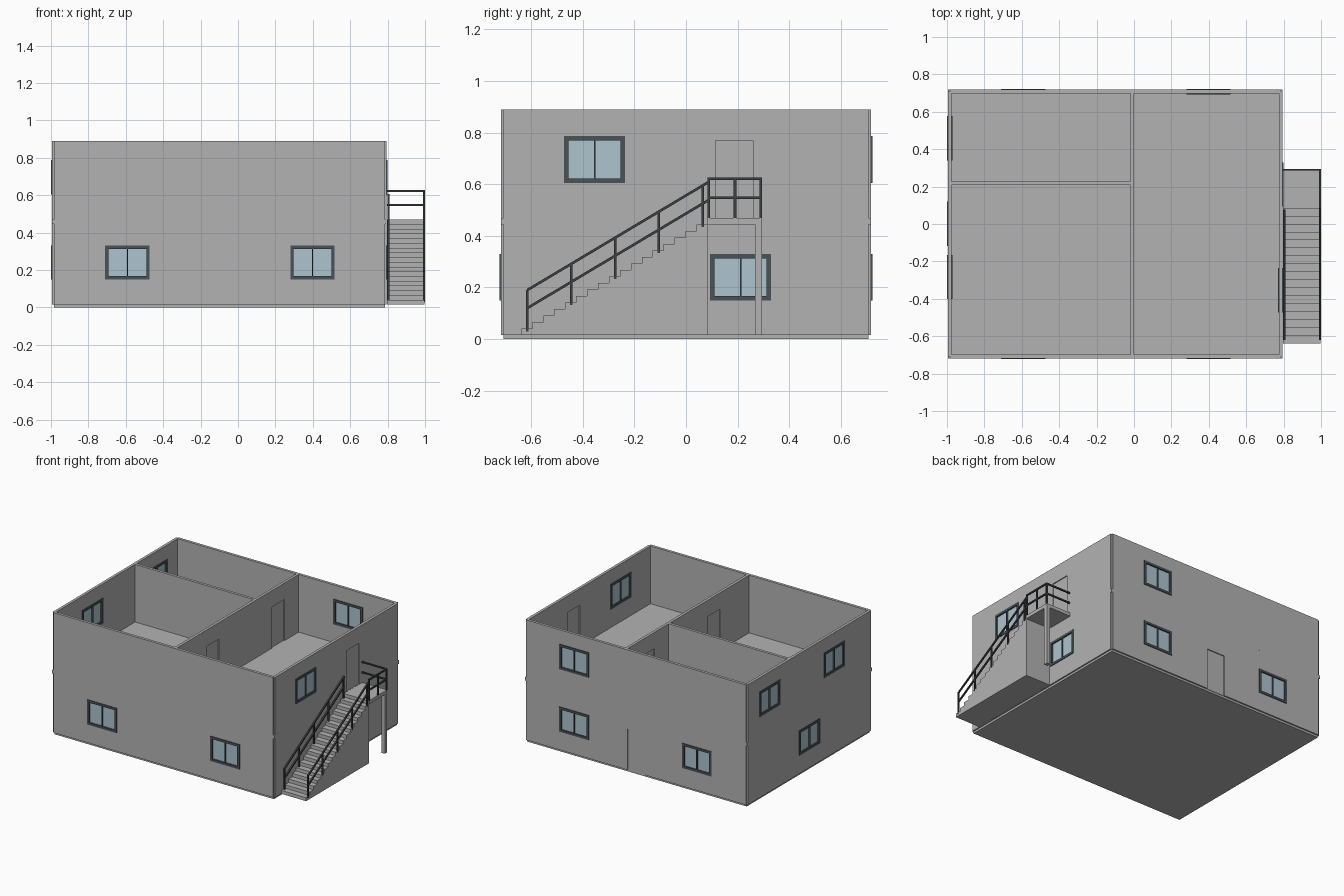
import bpy, bmesh
from mathutils import Vector

cube = bpy.data.objects.get("Cube")
if cube:
    bpy.data.objects.remove(cube, do_unlink=True)


def material(name, rgb):
    m = bpy.data.materials.new(name)
    m.use_nodes = True
    m.diffuse_color = (*rgb, 1)
    m.node_tree.nodes["Principled BSDF"].inputs["Base Color"].default_value = (*rgb, 1)
    return m


CONCRETE = material("concrete grey", (0.45, 0.45, 0.45))
FRAME = material("dark slate", (0.065, 0.085, 0.095))
GLASS = material("pale blue glass", (0.42, 0.56, 0.62))
METAL = material("railing charcoal", (0.045, 0.05, 0.056))


def finish(name, bm, mat):
    bmesh.ops.recalc_face_normals(bm, faces=bm.faces)
    mesh = bpy.data.meshes.new(name)
    bm.to_mesh(mesh)
    bm.free()
    mesh.materials.append(mat)
    ob = bpy.data.objects.new(name, mesh)
    bpy.context.collection.objects.link(ob)
    return ob


def box(name, x, y, z, mat):
    bm = bmesh.new()
    bmesh.ops.create_cube(bm, size=1)
    for v in bm.verts:
        v.co = [(a + b) / 2 + c * (b - a) for (a, b), c in zip((x, y, z), v.co)]
    return finish(name, bm, mat)


def extrude(bm, offset):
    geo = bmesh.ops.extrude_face_region(bm, geom=bm.faces[:])["geom"]
    moved = [g for g in geo if isinstance(g, bmesh.types.BMVert)]
    bmesh.ops.translate(bm, verts=moved, vec=offset)


def plate(name, axis, centre, rect, holes, depth, mat):
    """Upright plate facing x or y; rect and holes are (u0, u1, z0, z1)."""
    us = sorted({u for r in [rect, *holes] for u in r[:2]})
    zs = sorted({z for r in [rect, *holes] for z in r[2:]})
    near = centre - depth / 2
    place = (lambda u, z: (near, u, z)) if axis == "x" else (lambda u, z: (u, near, z))
    bm = bmesh.new()
    for u0, u1 in zip(us, us[1:]):
        for z0, z1 in zip(zs, zs[1:]):
            u, z = (u0 + u1) / 2, (z0 + z1) / 2
            if not any(h[0] < u < h[1] and h[2] < z < h[3] for h in holes):
                corners = [(u0, z0), (u1, z0), (u1, z1), (u0, z1)]
                bm.faces.new([bm.verts.new(place(*c)) for c in corners])
    bmesh.ops.remove_doubles(bm, verts=bm.verts[:], dist=1e-5)
    extrude(bm, (depth, 0, 0) if axis == "x" else (0, depth, 0))
    return finish(name, bm, mat)


def window(name, axis, centre, hole):
    u0, u1, z0, z1 = hole
    mid, rim, bar = (u0 + u1) / 2, 0.017, 0.003
    panes = [(u0 + rim, mid - bar, z0 + rim, z1 - rim),
             (mid + bar, u1 - rim, z0 + rim, z1 - rim)]
    plate(name + "_frame", axis, centre, hole, panes, 0.03, FRAME)
    for side, pane in zip(("a", "b"), panes):
        plate(name + "_glass_" + side, axis, centre, pane, [], 0.01, GLASS)


# Storeys: base height, top height, window sill and window head
THICK = 0.02
LEVELS = {"lower": (0.015, 0.445, 0.15, 0.33), "upper": (0.47, 0.89, 0.605, 0.787)}
WIN, DOOR_W, DOOR_H = 0.237, 0.145, 0.3
WEST, EAST, SIDE = -0.985, 0.785, 0.708

# Each wall: facing axis, centre, span, window starts and door starts per storey
WALLS = {
    "front_wall": ("y", -SIDE, (WEST, EAST), {"lower": [-0.71, 0.28]}, {}),
    "back_wall": ("y", SIDE, (WEST, EAST),
                  {"lower": [-0.71, 0.28], "upper": [0.28]}, {"lower": [-0.175]}),
    "stair_side_wall": ("x", EAST, (-SIDE, SIDE),
                        {"lower": [0.093], "upper": [-0.473]}, {"upper": [0.115]}),
    "far_side_wall": ("x", WEST, (-SIDE, SIDE),
                      {"lower": [-0.118], "upper": [-0.402, 0.34]}, {}),
    "long_partition": ("x", -0.01, (-SIDE + 0.01, SIDE - 0.01), {},
                       {"upper": [-0.365, 0.39]}),
    "short_partition": ("y", 0.218, (WEST + 0.01, -0.02), {}, {}),
}

for name, (axis, centre, span, windows, doors) in WALLS.items():
    for level, (base, top, sill, head) in LEVELS.items():
        wins = [(u, u + WIN, sill, head) for u in windows.get(level, [])]
        gaps = [(u, u + DOOR_W, base, base + DOOR_H) for u in doors.get(level, [])]
        label = f"{level}_{name}"
        plate(label, axis, centre, (*span, base, top), wins + gaps, THICK, CONCRETE)
        for i, hole in enumerate(wins):
            window(f"{label}_window_{i + 1}", axis, centre, hole)
        for i, hole in enumerate(gaps):
            plate(f"{label}_door_{i + 1}", axis, centre, hole, [], 0.006, CONCRETE)

# Floor slabs
box("ground_slab", (WEST, EAST), (-SIDE, SIDE), (0, 0.015), CONCRETE)
box("upper_floor_slab", (WEST - 0.01, EAST + 0.01), (-SIDE - 0.01, SIDE + 0.01),
    (0.445, 0.47), CONCRETE)

# Solid outside staircase, extruded from its stepped side profile
IN, OUT = 0.796, 0.996
RISERS, START, END, LOW, HIGH = 18, -0.638, 0.083, 0.015, 0.47
rise, going = (HIGH - LOW) / RISERS, (END - START) / (RISERS - 1)
profile = [(START, LOW)]
for i in range(RISERS - 1):
    z = LOW + (i + 1) * rise
    profile += [(START + i * going, z), (START + (i + 1) * going, z)]
profile.append((END, LOW))
bm = bmesh.new()
bm.faces.new([bm.verts.new((IN, y, z)) for y, z in profile])
extrude(bm, (OUT - IN, 0, 0))
finish("staircase", bm, CONCRETE)

# Landing and its supporting post
LAND = 0.295
box("landing", (IN, OUT), (END, LAND), (0.445, HIGH), CONCRETE)
box("landing_post", (OUT - 0.028, OUT), (LAND - 0.028, LAND), (LOW, 0.445), CONCRETE)


def bar(name, a, b, size=0.01):
    """Square metal bar between two points."""
    a, b = Vector(a), Vector(b)
    bm = bmesh.new()
    bmesh.ops.create_cube(bm, size=1)
    bmesh.ops.scale(bm, vec=(size, size, (b - a).length), verts=bm.verts)
    ob = finish(name, bm, METAL)
    ob.location = (a + b) / 2
    d = b - a
    ob.rotation_euler = d.to_track_quat("Z", "Y").to_euler() if d.x or d.y else (0, 0, 0)
    return ob


# Sloping stair railings on both sides
RAIL_IN, RAIL_OUT = IN + 0.008, OUT - 0.002
slope = rise / going
FOOT, HEAD = -0.615, 0.065
for side, x in (("inner", RAIL_IN), ("outer", RAIL_OUT)):
    reach = 0.088 if side == "outer" else HEAD + 0.01
    for part, z in (("lower", 0.12), ("top", 0.19)):
        bar(f"{side}_stair_{part}_rail", (x, FOOT, z),
            (x, reach, z + (reach - FOOT) * slope))
    for i in range(5):
        y = FOOT + i * (HEAD - FOOT) / 4
        lift = (y - FOOT) * slope
        bar(f"{side}_stair_post_{i + 1}", (x, y, 0.03 + lift), (x, y, 0.19 + lift))

# Level landing railing around the outer side and the end
TURN = LAND - 0.005
for part, z in (("lower", 0.547), ("top", 0.622)):
    bar(f"landing_side_{part}_rail", (RAIL_OUT, 0.083, z), (RAIL_OUT, TURN + 0.005, z))
    bar(f"landing_end_{part}_rail", (IN, TURN, z), (RAIL_OUT, TURN, z))
for i, y in enumerate((0.088, 0.19, TURN)):
    bar(f"landing_rail_post_{i + 1}", (RAIL_OUT, y, HIGH), (RAIL_OUT, y, 0.622))
